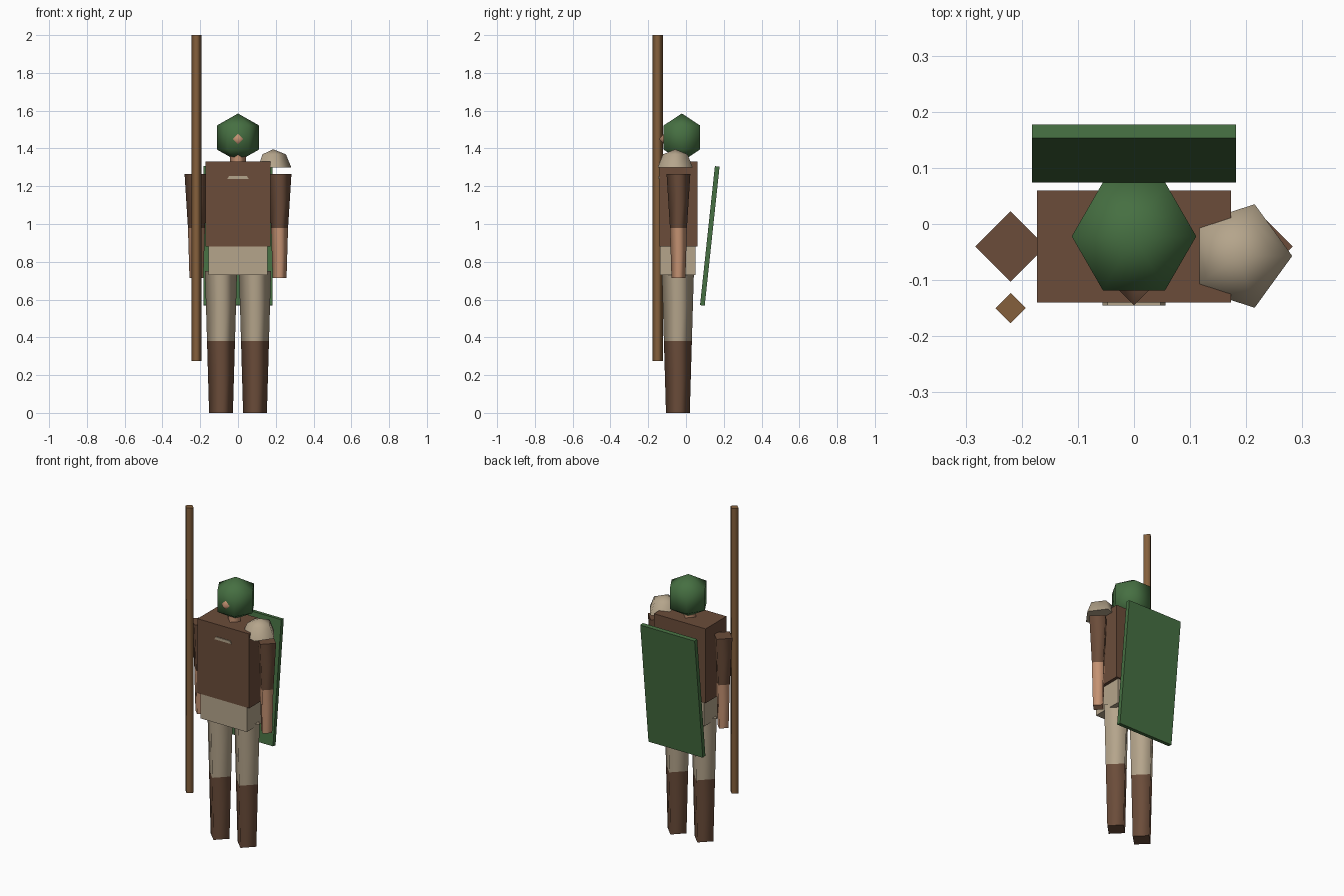
import bpy
import bmesh
from math import sin, cos, pi, radians

cube = bpy.data.objects.get("Cube")
if cube:
    bpy.data.objects.remove(cube, do_unlink=True)


def material(name, rgb):
    mat = bpy.data.materials.new(name)
    mat.use_nodes = True
    colour = (*rgb, 1)
    mat.diffuse_color = colour
    mat.node_tree.nodes["Principled BSDF"].inputs["Base Color"].default_value = colour
    return mat


BROWN = material("brown leather", (0.147, 0.073, 0.042))
BEIGE = material("beige cloth", (0.46, 0.375, 0.26))
SKIN = material("skin", (0.56, 0.29, 0.17))
GREEN = material("dark green", (0.061, 0.16, 0.054))
WOOD = material("staff wood", (0.235, 0.117, 0.045))


def finish(name, bm, mat, loc, rot_x=0):
    bmesh.ops.recalc_face_normals(bm, faces=bm.faces)
    mesh = bpy.data.meshes.new(name)
    bm.to_mesh(mesh)
    bm.free()
    mesh.materials.append(mat)
    obj = bpy.data.objects.new(name, mesh)
    obj.location = loc
    obj.rotation_euler.x = rot_x
    bpy.context.collection.objects.link(obj)
    return obj


def turned(name, profile, sides, mat, loc, rot_x=0):
    """Spin (radius, height) pairs; a zero radius closes to a point."""
    bm = bmesh.new()
    rings = []
    for r, z in profile:
        count = sides if r else 1
        rings.append([bm.verts.new((r * cos(2 * pi * i / sides),
                                    r * sin(2 * pi * i / sides), z))
                      for i in range(count)])
    for low, high in zip(rings, rings[1:]):
        for i in range(sides):
            j = (i + 1) % sides
            corners = [low[i % len(low)], low[j % len(low)],
                       high[j % len(high)], high[i % len(high)]]
            face = bm.faces.new(list(dict.fromkeys(corners)))
            face.smooth = True
    for ring in (rings[0], rings[-1]):
        if len(ring) > 1:
            bm.faces.new(ring)
    return finish(name, bm, mat, loc, rot_x)


def box(name, size, mat, loc, rot_x=0, top=1):
    bm = bmesh.new()
    bmesh.ops.create_cube(bm, size=1)
    for v in bm.verts:
        if v.co.z > 0:
            v.co.x *= top
        v.co.x *= size[0]
        v.co.y *= size[1]
        v.co.z *= size[2]
    return finish(name, bm, mat, loc, rot_x)


# Body
box("torso", (0.346, 0.2, 0.45), BROWN, (0, -0.04, 1.105))
box("hips", (0.31, 0.187, 0.15), BEIGE, (0, -0.043, 0.805))
box("chest_clasp", (0.112, 0.009, 0.016), BEIGE, (0, -0.1405, 1.247), top=0.85)

# Head
turned("neck", [(0.042, 1.3), (0.042, 1.42)], 4, SKIN, (0, -0.035, 0))
turned("helmet", [(0, -0.127), (0.111, -0.064), (0.111, 0.064), (0, 0.127)],
       6, GREEN, (0, -0.022, 1.458))
turned("nose", [(0.03, 0), (0, 0.03)], 4, SKIN, (0, -0.115, 1.45), radians(90))

# Arms and legs
for side, s in (("left", 1), ("right", -1)):
    arm = (s * 0.22, -0.04, 0)
    leg = (s * 0.09, -0.043, 0)
    turned(side + "_sleeve", [(0.045, 0.98), (0.063, 1.265)], 4, BROWN, arm)
    turned(side + "_forearm", [(0.037, 0.715), (0.045, 0.98)], 4, SKIN, arm)
    turned(side + "_boot", [(0.063, 0), (0.074, 0.38)], 4, BROWN, leg)
    turned(side + "_trouser_leg", [(0.074, 0.38), (0.085, 0.75)], 4, BEIGE, leg)

# Shoulder dome on the left
turned("shoulder_guard", [(0.097, 0), (0.0686, 0.0686), (0, 0.096)],
       5, BEIGE, (0.185, -0.057, 1.3))

# Gear
box("back_shield", (0.364, 0.025, 0.74), GREEN, (0, 0.126, 0.937), radians(-6.1))
turned("staff", [(0.027, 0.275), (0.027, 2)], 4, WOOD, (-0.22, -0.15, 0))
